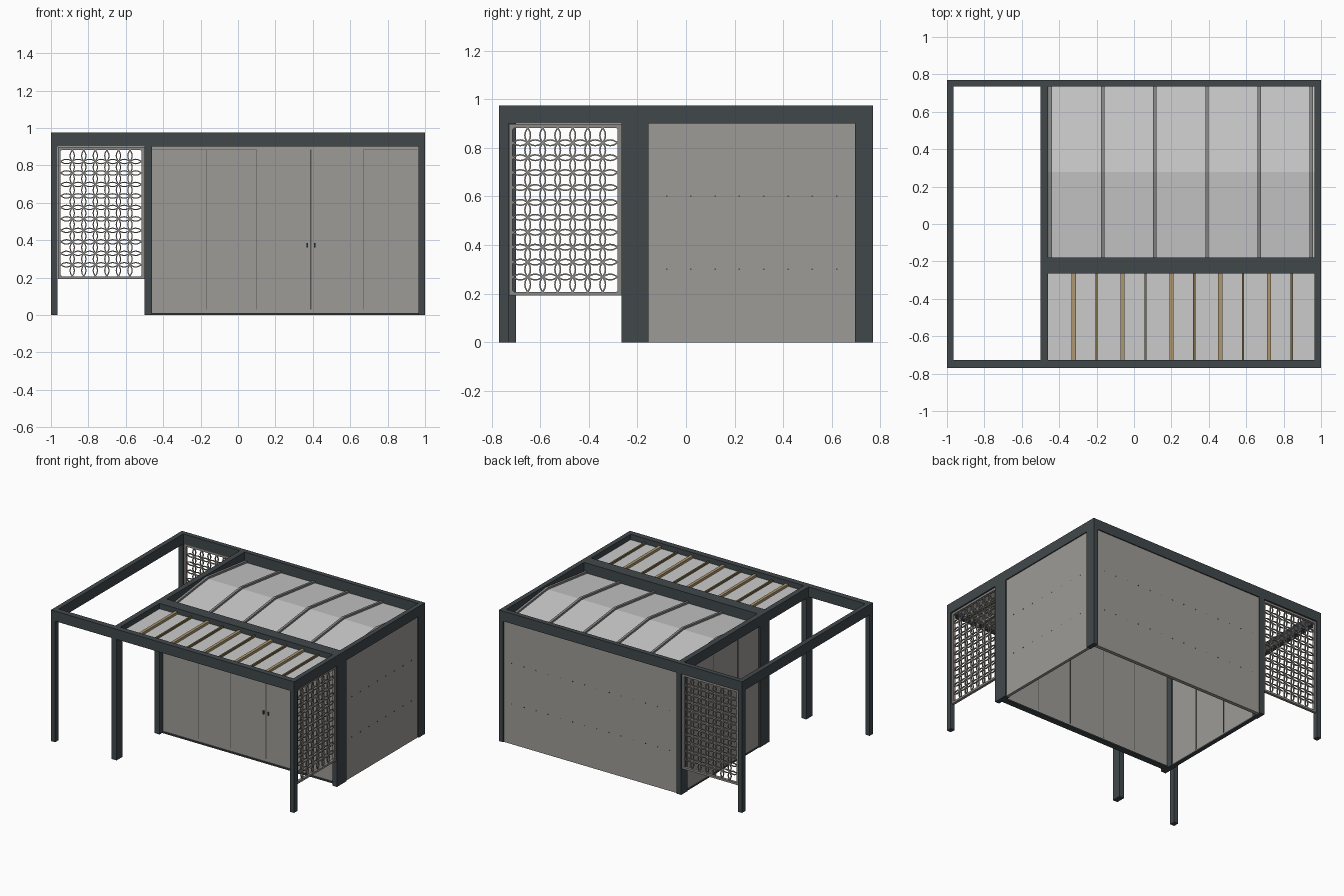
import bpy, bmesh, math
from mathutils import Matrix, Vector

if "Cube" in bpy.data.objects:
    bpy.data.objects.remove(bpy.data.objects["Cube"])


def material(name, r, g, b):
    m = bpy.data.materials.new(name)
    m.use_nodes = True
    m.diffuse_color = (r, g, b, 1)
    m.node_tree.nodes["Principled BSDF"].inputs["Base Color"].default_value = (r, g, b, 1)
    return m


STEEL = material("charcoal steel", .053, .064, .071)
WALL = material("warm grey panel", .34, .33, .305)
ROOF = material("pale roof sheet", .6, .6, .6)
RIB = material("grey roof rib", .24, .24, .24)
WOOD = material("tan wood", .42, .31, .16)
DARK_WOOD = material("dark wood", .2, .145, .065)
SCREEN = material("screen grey", .27, .26, .24)
SEAM = material("seam grey", .09, .09, .085)


def finish(name, bm, mat):
    bmesh.ops.recalc_face_normals(bm, faces=bm.faces)
    me = bpy.data.meshes.new(name)
    bm.to_mesh(me)
    bm.free()
    me.materials.append(mat)
    ob = bpy.data.objects.new(name, me)
    bpy.context.scene.collection.objects.link(ob)
    return ob


def add_box(bm, x, y, z):
    """Add a box spanning the given (min, max) ranges."""
    lo, hi = Vector((x[0], y[0], z[0])), Vector((x[1], y[1], z[1]))
    size = hi - lo
    bmesh.ops.create_cube(bm, size=1, matrix=Matrix.Translation((lo + hi) / 2) @ Matrix.Diagonal((*size, 1)))


def box(name, x, y, z, mat):
    bm = bmesh.new()
    add_box(bm, x, y, z)
    return finish(name, bm, mat)


# Main levels and lines of the frame
W, D, TOP, BEAM = 1.0, .77, .975, .9
T = .035
LEFT = (-.5, -.46)
RIGHT = (W - T, W)
OUTER = (-W, -W + T)
MID = (-.265, -.18)

# Posts
front, middle, back = (-D, -.73), (-.265, -.155), (.695, D)
posts = {
    "carport_front_post": (OUTER, front),
    "carport_back_post": (OUTER, (.73, D)),
    "canopy_inner_post": (LEFT, (-D, -.7)),
    "canopy_outer_post": (RIGHT, front),
    "room_front_inner_post": (LEFT, middle),
    "room_front_outer_post": (RIGHT, middle),
    "room_back_inner_post": (LEFT, back),
    "room_back_outer_post": (RIGHT, back),
}
for name, (x, y) in posts.items():
    box(name, x, y, (0, BEAM), STEEL)

# Beams
span, inside = (BEAM, TOP), (-W + T, W - T)
for name, x in (("carport_side_beam", OUTER), ("dividing_beam", LEFT), ("room_side_beam", RIGHT)):
    box(name, x, (-D, D), span, STEEL)
box("front_beam", inside, (-D, -.727), span, STEEL)
box("back_beam", inside, (.735, D), span, STEEL)
box("middle_beam", (LEFT[1], RIGHT[0]), MID, span, STEEL)

# Room walls
box("front_wall", (LEFT[1], RIGHT[0]), (-.225, -.2), (.01, BEAM), WALL)
box("back_wall", (LEFT[1], RIGHT[0]), (.735, .762), (0, BEAM), WALL)
box("outer_wall", (.97, .992), (middle[1], back[0]), (0, BEAM), WALL)
box("inner_wall", (-.49, -.47), (middle[1], back[0]), (.01, BEAM), WALL)
box("front_sill", (LEFT[1], RIGHT[0]), (-.235, -.19), (0, .01), STEEL)
box("inner_sill", (-.495, -.465), (middle[1], back[0]), (0, .01), STEEL)

# Panel seams, visible on both faces of the walls
bm = bmesh.new()
for x, w in ((-.17, .002), (.1, .002), (.39, .004), (.67, .002)):
    add_box(bm, (x - w, x + w), (-.227, -.198), (.03, .885))
for x in ((-.46, .1), (.67, .96)):
    add_box(bm, x, (-.227, -.224), (.883, .886))
for y in (.09, .38):
    add_box(bm, (-.492, -.468), (y - .003, y + .003), (.02, BEAM))
finish("panel_seams", bm, SEAM)

# Door handles
bm = bmesh.new()
for x in (.37, .41):
    add_box(bm, (x - .004, x + .004), (-.234, -.225), (.36, .385))
finish("door_handles", bm, STEEL)

# Rows of wall fixings
bm = bmesh.new()
for z in (.3, .6):
    for i in range(14):
        x = -.4 + i * .1
        add_box(bm, (x - .003, x + .003), (.76, .764), (z - .003, z + .003))
    for i in range(8):
        y = -.08 + i * .1
        add_box(bm, (.99, .994), (y - .003, y + .003), (z - .003, z + .003))
finish("wall_fixings", bm, SEAM)


def gable(name, x, lift, thick, mat):
    """Low pitched strip running from the middle beam over the ridge to the back beam."""
    bm = bmesh.new()
    line = ((MID[1], .9), (.278, .955), (.737, .9))
    outline = [(y, z + lift) for y, z in line] + [(y, z + lift - thick) for y, z in reversed(line)]
    for a, b in ((0, 1), (1, 2)):
        quad = [outline[k] for k in (a, b, 5 - b, 5 - a)]
        face = bm.faces.new([bm.verts.new((x[0], y, z)) for y, z in quad])
        ext = bmesh.ops.extrude_face_region(bm, geom=[face])
        moved = [v for v in ext["geom"] if isinstance(v, bmesh.types.BMVert)]
        bmesh.ops.translate(bm, verts=moved, vec=(x[1] - x[0], 0, 0))
    return finish(name, bm, mat)


# Room roof with ribs
gable("room_roof", (LEFT[1], RIGHT[0]), 0, .012, ROOF)
for i in range(6):
    x = -.447 + i * .279
    gable(f"roof_rib_{i + 1}", (x - .009, x + .009), .014, .016, RIB)

# Front canopy with alternating wide and narrow slats
box("canopy_sheet", (LEFT[1], RIGHT[0]), (-.727, MID[0]), (.927, .935), ROOF)
for i in range(5):
    x = -.322 + i * .261
    box(f"wide_slat_{i + 1}", (x - .011, x + .011), (-.727, MID[0]), (.915, .953), WOOD)
    x += .122
    box(f"narrow_slat_{i + 1}", (x - .006, x + .006), (-.727, MID[0]), (.915, .95), DARK_WOOD)


def add_ring(bm, cx, cz, radius, half, depth, sides=20):
    """Flat ring with a square section, standing in the xz plane."""
    loops = []
    for i in range(sides):
        a = 2 * math.pi * i / sides
        loops.append([bm.verts.new((cx + r * math.cos(a), y, cz + r * math.sin(a)))
                      for r, y in ((radius - half, -depth), (radius + half, -depth),
                                   (radius + half, depth), (radius - half, depth))])
    for i in range(sides):
        p, q = loops[i], loops[(i + 1) % sides]
        for k in range(4):
            n = (k + 1) % 4
            bm.faces.new((p[k], p[n], q[n], q[k]))


def screen(name, matrix, width=.462, low=.192, high=.897, cols=7, rows=11):
    """Framed screen of overlapping rings, built about x = 0 and then placed."""
    h, rim = width / 2, .015
    bm = bmesh.new()
    px, pz = (width - 2 * rim) / cols, (high - low - 2 * rim) / rows
    for c in range(cols):
        for r in range(rows):
            add_ring(bm, -h + rim + px * (c + .5), low + rim + pz * (r + .5), .0425, .003, .004)
    finish(name + "_lattice", bm, SCREEN).matrix_world = matrix
    bm = bmesh.new()
    for s in (-1, 1):
        add_box(bm, sorted((s * h, s * (h - rim))), (-.01, .01), (low, high))
    for z in (low, high - rim):
        add_box(bm, (-h + rim, h - rim), (-.01, .01), (z, z + rim))
    finish(name + "_frame", bm, SCREEN).matrix_world = matrix


# Lattice screens behind the carport and beside the canopy
screen("carport_screen", Matrix.Translation((-.732, .752, 0)))
screen("canopy_screen", Matrix.Translation((.982, -.497, 0)) @ Matrix.Rotation(math.pi / 2, 4, 'Z'))
